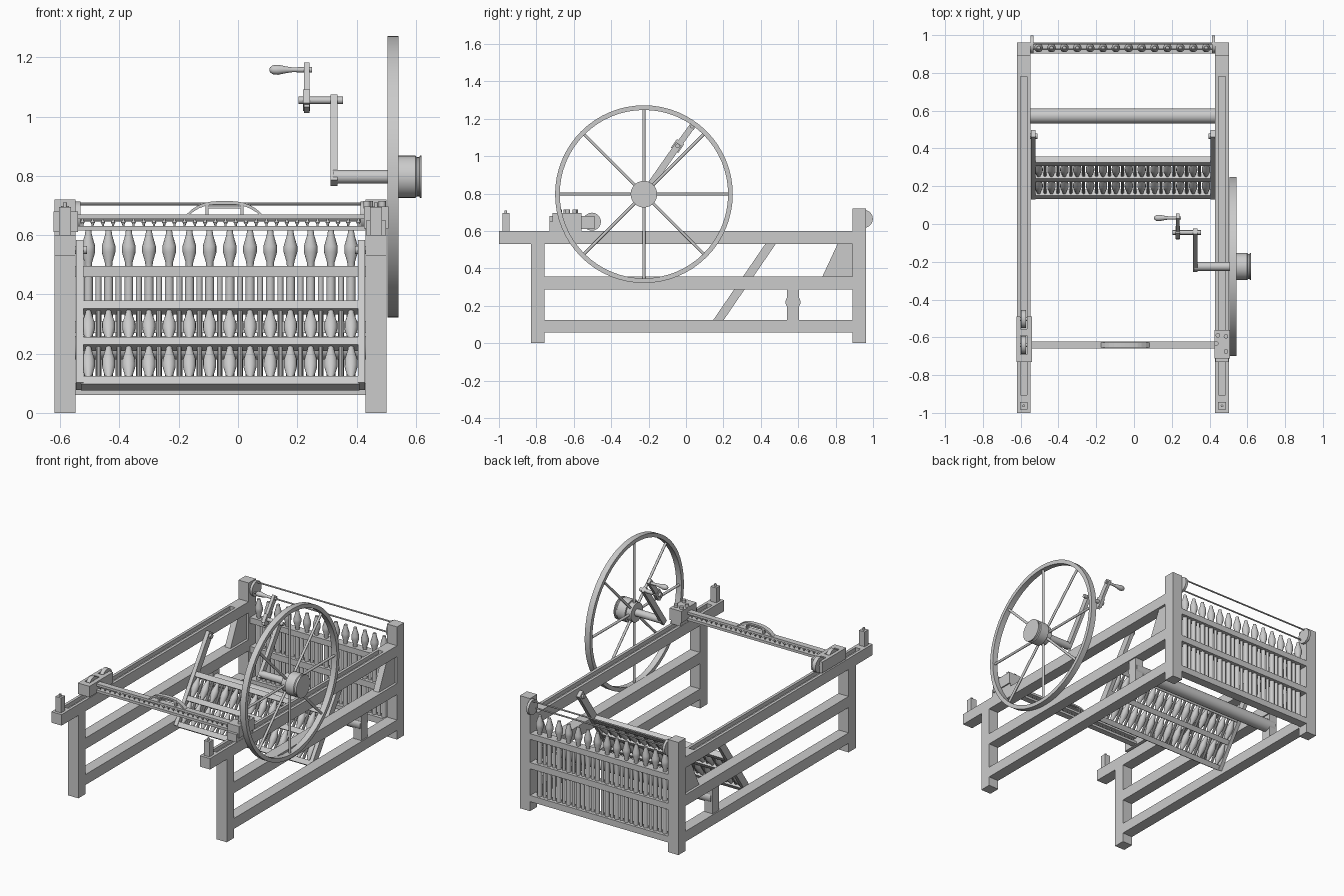
import bpy, bmesh, math
from mathutils import Vector, Matrix

if "Cube" in bpy.data.objects:
    bpy.data.objects.remove(bpy.data.objects["Cube"])


def finish(name, bm, smooth=False):
    bmesh.ops.recalc_face_normals(bm, faces=bm.faces)
    me = bpy.data.meshes.new(name)
    bm.to_mesh(me)
    bm.free()
    ob = bpy.data.objects.new(name, me)
    bpy.context.collection.objects.link(ob)
    if smooth:
        bpy.ops.object.select_all(action='DESELECT')
        ob.select_set(True)
        bpy.context.view_layer.objects.active = ob
        bpy.ops.object.shade_smooth_by_angle(angle=math.radians(35))
    return ob


def add_box(bm, x0, x1, y0, y1, z0, z1):
    m = Matrix.Translation(((x0 + x1) / 2, (y0 + y1) / 2, (z0 + z1) / 2))
    bmesh.ops.create_cube(bm, size=1, matrix=m @ Matrix.Diagonal((x1 - x0, y1 - y0, z1 - z0, 1)))


def boxes(name, *items):
    bm = bmesh.new()
    for b in items:
        add_box(bm, *b)
    return finish(name, bm)


def add_lathe(bm, a, b, prof, n=16):
    # profile: (fraction along a-b, radius)
    a, b = Vector(a), Vector(b)
    rot = (b - a).to_track_quat('Z', 'Y')
    rings = []
    for t, r in prof:
        rings.append([bm.verts.new(a.lerp(b, t) + rot @ Vector((r * math.cos(2 * math.pi * i / n),
                     r * math.sin(2 * math.pi * i / n), 0))) for i in range(n)])
    for p, q in zip(rings, rings[1:]):
        for i in range(n):
            bm.faces.new((p[i], p[(i + 1) % n], q[(i + 1) % n], q[i]))
    bm.faces.new(rings[0])
    bm.faces.new(rings[-1])


def rods(name, pairs, r, n=16, prof=None):
    bm = bmesh.new()
    for a, b in pairs:
        add_lathe(bm, a, b, prof or [(0, r), (1, r)], n)
    return finish(name, bm, True)


def prism(name, pts, x0, x1):
    # (y, z) outline extruded along x
    bm = bmesh.new()
    f = bm.faces.new([bm.verts.new((x0, y, z)) for y, z in pts])
    ext = bmesh.ops.extrude_face_region(bm, geom=[f])
    bmesh.ops.translate(bm, vec=(x1 - x0, 0, 0), verts=[v for v in ext['geom'] if isinstance(v, bmesh.types.BMVert)])
    return finish(name, bm)


def slant(name, a, b, w, x0, x1):
    # flat bar between two (y, z) points
    a, b = Vector(a), Vector(b)
    d = (b - a).normalized()
    p = Vector((-d.y, d.x)) * w / 2
    return prism(name, [a + p, a - p, b - p, b + p], x0, x1)


# Side frames: posts, rails, grooved top rail, end peg, gusset
for side, x0, x1 in (("left", -0.62, -0.548), ("right", 0.43, 0.502)):
    xm = (x0 + x1) / 2
    boxes(side + "_front_post", (x0, x1, -0.83, -0.757, 0, 0.53))
    boxes(side + "_back_post", (x0, x1, 0.89, 0.962, 0, 0.72))
    boxes(side + "_lower_rail", (x0, x1, -0.757, 0.89, 0.058, 0.125))
    boxes(side + "_middle_rail", (x0, x1, -0.757, 0.89, 0.287, 0.358))
    boxes(side + "_top_rail", (x0, x1, -1, 0.89, 0.53, 0.575),
          (x0, xm - 0.018, -1, 0.89, 0.575, 0.6), (xm + 0.018, x1, -1, 0.89, 0.575, 0.6),
          (xm - 0.018, xm + 0.018, -1, -0.905, 0.575, 0.6), (xm - 0.018, xm + 0.018, 0.78, 0.89, 0.575, 0.6))
    boxes(side + "_end_peg", (xm - 0.02, xm + 0.02, -0.982, -0.943, 0.6, 0.695))
    rods(side + "_end_peg_pin", [((xm, -0.963, 0.69), (xm, -0.963, 0.71))], 0.007)
    prism(side + "_gusset", [(0.73, 0.358), (0.89, 0.358), (0.89, 0.53), (0.81, 0.53)], xm - 0.02, xm + 0.02)
    boxes(side + "_roller_post", (xm - 0.028, xm + 0.028, 0.54, 0.605, 0.125, 0.287))

# Long roller across the frame
rods("roller", [((-0.6, 0.572, 0.22), (0.49, 0.572, 0.22))], 0.04, 32)

# Back rack: cross rails, spindles, bobbins
L, R = -0.548, 0.43
boxes("back_rack_rails", *[(L, R, 0.903, 0.96, a, b) for a, b in ((0.458, 0.495), (0.27, 0.31), (0.06, 0.1))])
xs = [-0.505 + i * 0.0682 for i in range(14)]
mids = [x + 0.0341 for x in xs[:-1]]
bob = [(0, 0.012), (0.15, 0.013), (0.42, 0.023), (0.58, 0.023), (0.88, 0.012), (1, 0.01)]
rods("upper_bobbins", [((x, 0.932, 0.49), (x, 0.932, 0.615)) for x in xs], 0, 14, bob)
for z0, z1, nm in ((0.305, 0.462, "middle"), (0.095, 0.275, "lower")):
    rods(nm + "_rack_spindles", [((x, 0.932, z0), (x, 0.932, z1)) for x in xs], 0.015, 12)
    rods(nm + "_rack_thin_spindles", [((x, 0.932, z0), (x, 0.932, z1)) for x in mids], 0.010, 12)

# Pulley discs and tie rods at the top of the back
rods("back_pulleys", [((x, 0.951, 0.665), (x + 0.016, 0.951, 0.665)) for x in (L, R - 0.016)], 0.048, 32)
rods("back_tie_rods", [((L, y, z), (R, y, z)) for y, z in ((0.955, 0.705), (0.925, 0.65))], 0.005, 10)

# Tilted bobbin rack
def tilt(z):
    return 0.15 + (z - 0.09) * 0.685

for side, x0 in (("left", -0.546), ("right", 0.405)):
    slant(side + "_rack_arm", (tilt(0.09), 0.09), (tilt(0.57), 0.57), 0.046, x0, x0 + 0.024)
rods("rack_arm_knobs", [((x, tilt(0.55), 0.55), (x + 0.04, tilt(0.55), 0.55)) for x in (-0.55, 0.395)], 0.014)
for i, z in enumerate((0.1, 0.233, 0.355)):
    slant("tilted_rack_bar_%d" % i, (tilt(z - 0.013), z - 0.013), (tilt(z + 0.013), z + 0.013), 0.038, -0.53, 0.41)
fat = [(0, 0.009), (0.1, 0.011), (0.4, 0.022), (0.6, 0.022), (0.9, 0.011), (1, 0.009)]
for nm, z0, z1 in (("lower", 0.108, 0.225), ("upper", 0.24, 0.345)):
    ends = lambda c: [((x, tilt(z0), z0), (x, tilt(z1), z1)) for x in c]
    rods("tilted_" + nm + "_bobbins", ends(xs), 0, 14, fat)
    rods("tilted_" + nm + "_spindles", ends(mids), 0.008, 10)

# Left carriage: slotted block with two grooved-track wheels
boxes("left_carriage", (-0.622, -0.602, -0.73, -0.49, 0.61, 0.68), (-0.566, -0.54, -0.73, -0.49, 0.61, 0.68),
      (-0.602, -0.566, -0.73, -0.69, 0.61, 0.68), (-0.602, -0.566, -0.59, -0.555, 0.61, 0.68))
rods("left_carriage_wheels", [((-0.597, y, 0.65), (-0.571, y, 0.65)) for y in (-0.503, -0.64)], 0.048, 32)
rods("left_carriage_axles", [((-0.615, y, 0.65), (-0.55, y, 0.65)) for y in (-0.503, -0.64)], 0.01)

# Right carriage: solid block with pegs
boxes("right_carriage", (0.425, 0.508, -0.713, -0.56, 0.622, 0.697), (0.432, 0.5, -0.73, -0.56, 0.6, 0.65))
rods("right_carriage_pegs", [((x, y, 0.69), (x, y, 0.715)) for x, y in
     ((0.444, -0.59), (0.487, -0.595), (0.487, -0.675), (0.435, -0.633))], 0.012)

# Clamp bar with pins and grab handle
boxes("clamp_bar", (-0.545, 0.43, -0.66, -0.622, 0.655, 0.67), (-0.545, 0.43, -0.66, -0.622, 0.615, 0.631))
rods("clamp_pins", [((-0.525 + i * 0.0345, -0.641, 0.628), (-0.525 + i * 0.0345, -0.641, 0.658)) for i in range(28)],
     0, 10, [(0, 0.003), (0.3, 0.004), (0.5, 0.008), (0.7, 0.004), (1, 0.003)])
arch = []
for i in range(13):
    u = -1 + i / 6
    arch.append((-0.046 + 0.13 * u, 0.668 + 0.047 * (1 - abs(u) ** 3)))
bm = bmesh.new()
secs = []
for x, z in arch:
    secs.append([bm.verts.new((x, y, z + dz)) for y, dz in ((-0.655, 0), (-0.627, 0), (-0.627, -0.011), (-0.655, -0.011))])
for p, q in zip(secs, secs[1:]):
    for i in range(4):
        bm.faces.new((p[i], p[(i + 1) % 4], q[(i + 1) % 4], q[i]))
bm.faces.new(secs[0])
bm.faces.new(secs[-1])
finish("handle_arch", bm)
boxes("handle_supports", *[(x - 0.005, x + 0.005, -0.652, -0.63, 0.665, 0.71) for x in (-0.105, 0.013)],
      (-0.105, 0.013, -0.65, -0.632, 0.69, 0.697))

# Great wheel: rim, spokes, hub
cy, cz = -0.225, 0.797
bm = bmesh.new()
n = 64
loops = []
for i in range(n):
    a = 2 * math.pi * i / n
    loops.append([bm.verts.new((x, cy + r * math.cos(a), cz + r * math.sin(a)))
                  for x, r in ((0.505, 0.475), (0.542, 0.475), (0.542, 0.45), (0.505, 0.45))])
for i in range(n):
    p, q = loops[i], loops[(i + 1) % n]
    for k in range(4):
        bm.faces.new((p[k], p[(k + 1) % 4], q[(k + 1) % 4], q[k]))
finish("wheel_rim", bm, True)
rods("wheel_spokes", [((0.523, cy, cz), (0.523, cy + 0.455 * math.cos(k * math.pi / 4), cz + 0.455 * math.sin(k * math.pi / 4)))
                      for k in range(8)], 0.008, 12)
rods("wheel_hub", [((0.505, cy, cz), (0.62, cy, cz))], 0, 40,
     [(0, 0.06), (0.3, 0.06), (0.3, 0.071), (0.82, 0.071), (0.86, 0.066), (0.92, 0.066), (0.95, 0.071), (1, 0.071)])

# Double crank
rods("wheel_axle", [((0.32, cy, cz), (0.51, cy, cz))], 0.023, 24)
j, g = Vector((-0.045, 1.055)), Vector((0.032, 1.158))
d = (j - Vector((cy, cz))).normalized()
slant("crank_arm", Vector((cy, cz)) - d * 0.025, j + d * 0.012, 0.036, 0.313, 0.335)
rods("crank_shaft", [((0.205, j.x, j.y), (0.355, j.x, j.y))], 0.012)
slant("crank_joint", j - d * 0.028, j + d * 0.028, 0.048, 0.22, 0.243)
slant("small_crank_arm", j - d * 0.04, g + d * 0.018, 0.032, 0.222, 0.241)
rods("crank_handle", [((0.25, g.x, g.y), (0.106, g.x, g.y))], 0, 20,
     [(0, 0.009), (0.2, 0.009), (0.45, 0.008), (0.6, 0.011), (0.8, 0.017), (0.92, 0.015), (0.98, 0.009), (1, 0.003)])
